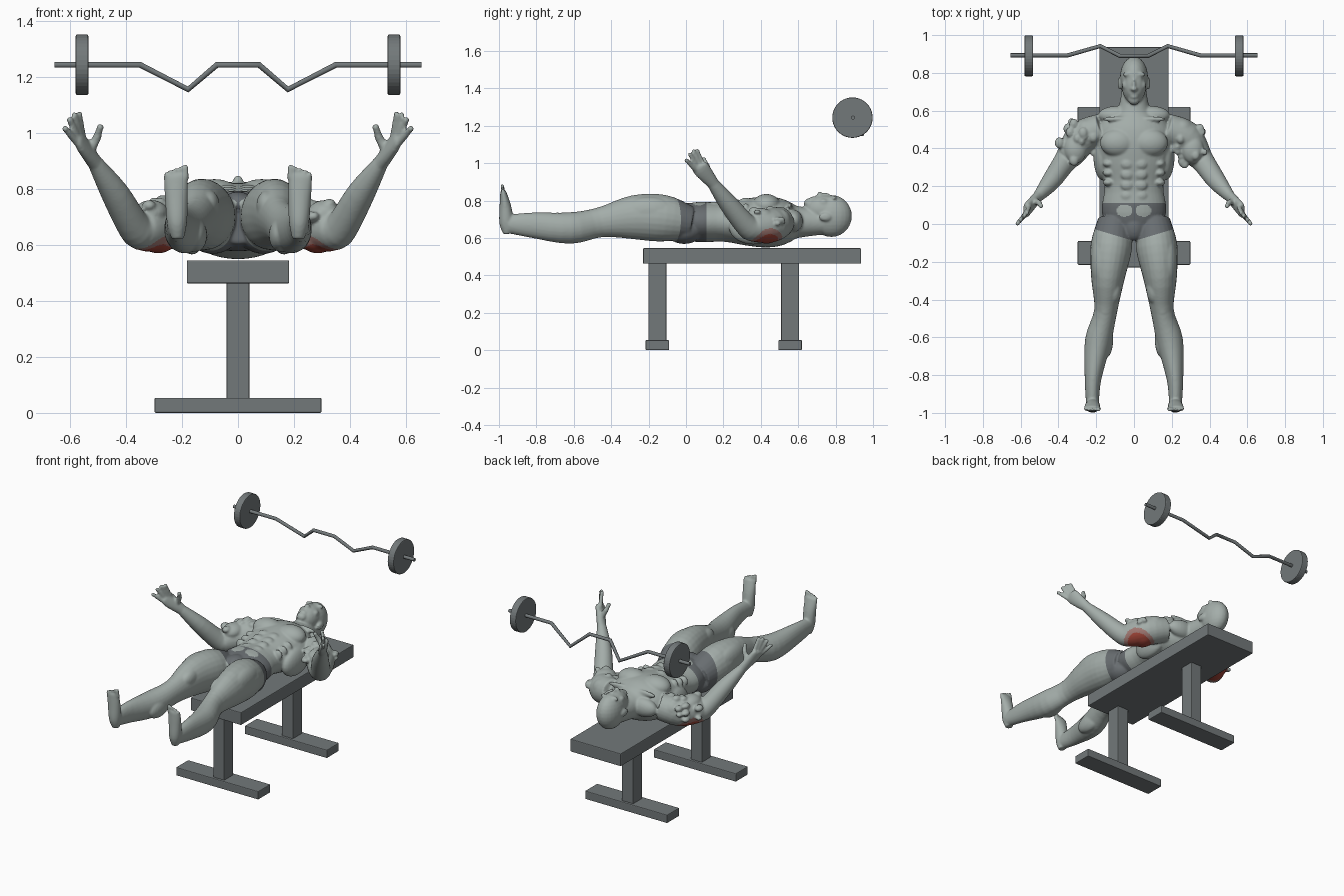
import bpy, bmesh, math, random
from mathutils import Vector, Matrix

if "Cube" in bpy.data.objects:
    bpy.data.objects.remove(bpy.data.objects["Cube"])
random.seed(4)
SIDES = {"left": 1, "right": -1}


def material(name, *rgb):
    m = bpy.data.materials.new(name)
    m.use_nodes = True
    m.diffuse_color = (*rgb, 1)
    m.node_tree.nodes["Principled BSDF"].inputs["Base Color"].default_value = (*rgb, 1)
    return m


skin = material("grey skin", .37, .42, .4)
cloth = material("dark shorts", .14, .155, .165)
red = material("red muscle", .36, .06, .04)
pink = material("faded red muscle", .36, .19, .17)
metal = material("grey equipment", .17, .19, .195)


def equipment(name, data, edge=None):
    """Link a grey equipment part, optionally with softened edges."""
    ob = bpy.data.objects.new(name, data)
    bpy.context.collection.objects.link(ob)
    data.materials.append(metal)
    if edge:
        bevel = ob.modifiers.new("edge", "BEVEL")
        bevel.width, bevel.segments, bevel.limit_method = edge, 2, "ANGLE"


def solid(name, make, placement, **options):
    bm = bmesh.new()
    make(bm, matrix=placement, **options)
    mesh = bpy.data.meshes.new(name)
    bm.to_mesh(mesh)
    bm.free()
    equipment(name, mesh, edge=.005)


def box(name, low, high):
    low, high = Vector(low), Vector(high)
    placement = Matrix.Translation((low + high) / 2) @ Matrix.Diagonal((*(high - low), 1))
    solid(name, bmesh.ops.create_cube, placement, size=1)


# ---------- bench ----------
box("bench_top", (-.183, -.23, .462), (.183, .936, .545))
for end, y in {"front": -.153, "back": .557}.items():
    box(end + "_post", (-.041, y - .048, .04), (.041, y + .048, .47))
    box(end + "_foot", (-.298, y - .063, 0), (.298, y + .063, .054))

# ---------- bent barbell with two plates ----------
half_bar = [(.075, .89, 1.243), (.178, .942, 1.155), (.35, .893, 1.243), (.655, .893, 1.243)]
bar_path = [(-x, y, z) for x, y, z in reversed(half_bar)] + half_bar
bar = bpy.data.curves.new("barbell_bar", "CURVE")
bar.dimensions = "3D"
bar.bevel_depth, bar.bevel_resolution, bar.use_fill_caps = .011, 3, True
spline = bar.splines.new("POLY")
spline.points.add(len(bar_path) - 1)
for point, place in zip(spline.points, bar_path):
    point.co = (*place, 1)
equipment("barbell_bar", bar)

for side, s in SIDES.items():
    placement = Matrix.Translation((s * .557, .89, 1.243)) @ Matrix.Rotation(math.pi / 2, 4, "Y")
    solid(side + "_weight_plate", bmesh.ops.create_cone, placement, cap_ends=True,
          segments=40, radius1=.108, radius2=.108, depth=.045)

# ---------- body helpers ----------
body = bmesh.new()


def ball(place, size):
    bmesh.ops.create_uvsphere(body, u_segments=24, v_segments=14, radius=1,
                              matrix=Matrix.Translation(place) @ Matrix.Diagonal((*size, 1)))


def smooth_stations(stations, steps=4):
    """Blend extra stations between the given ones along a smooth spline."""
    keys = [Vector(k) for k in stations]
    keys = [keys[0], *keys, keys[-1]]
    for before, a, b, after in zip(keys, keys[1:], keys[2:], keys[3:]):
        for t in (step / steps for step in range(steps)):
            ease = t * t * (3 - 2 * t)
            leave, arrive = t * (1 - t) ** 2, t * t * (t - 1)
            yield a.lerp(b, ease) + (b - before) / 2 * leave + (after - a) / 2 * arrive
    yield keys[-1]


def loft(stations, s=1, count=24):
    """Skin elliptical rings (x, y, z, half width, half height) along a path."""
    stations = list(smooth_stations(stations))
    centres = [Vector((s * x, y, z)) for x, y, z, _, _ in stations]
    rings = []
    for i, (centre, station) in enumerate(zip(centres, stations)):
        ahead, behind = centres[min(i + 1, len(centres) - 1)], centres[max(i - 1, 0)]
        along = (ahead - behind).normalized()
        across = (Vector((1, 0, 0)) - along * along.x).normalized()
        upward = along.cross(across)
        width, height = station[3], station[4]
        angles = [math.tau * k / count for k in range(count)]
        rings.append([body.verts.new(centre + across * width * math.cos(a) + upward * height * math.sin(a))
                      for a in angles])
    for a, b in zip(rings, rings[1:]):
        for k in range(count):
            n = (k + 1) % count
            body.faces.new((a[k], a[n], b[n], b[k]))
    body.faces.new(reversed(rings[0]))
    body.faces.new(rings[-1])


def digit(root, tip, radius, s):
    """A finger or toe segment with a round end."""
    loft([(*root, radius, radius), (*tip, radius * .85, radius * .85)], s, count=10)
    ball((s * tip[0], tip[1], tip[2]), [radius * .9] * 3)


# ---------- torso and neck: (y, half width, half height) ----------
torso = [(-.07, .11, .08), (.06, .17, .107), (.2, .155, .105), (.32, .185, .125),
         (.42, .2, .136), (.5, .195, .128), (.56, .15, .105), (.6, .088, .085), (.74, .06, .066)]
loft([(0, y, .685, width, height) for y, width, height in torso], count=40)

# ---------- head, as masses on the centre line: place, size ----------
centre_masses = {
    "skull": ((0, .777, .717), (.074, .11, .112)),
    "face": ((0, .74, .752), (.066, .105, .078)),
    "chin": ((0, .66, .785), (.032, .03, .027)),
    "upper lip": ((0, .69, .812), (.025, .008, .012)),
    "lower lip": ((0, .673, .81), (.022, .008, .012)),
    "nose bridge": ((0, .735, .825), (.01, .04, .018)),
    "nose tip": ((0, .715, .83), (.018, .013, .018)),
    "groin": ((0, -.02, .75), (.055, .07, .04)),
}
for place, size in centre_masses.values():
    ball(place, size)

# ---------- masses on both sides: place, size ----------
paired_masses = {
    "brow": ((.03, .792, .812), (.032, .012, .014)),
    "eye": ((.028, .77, .808), (.015, .008, .012)),
    "cheek": ((.042, .735, .79), (.022, .025, .02)),
    "ear": ((.076, .743, .712), (.01, .033, .022)),
    "chest": ((.085, .43, .775), (.095, .075, .06)),
    "flank": ((.165, .36, .655), (.05, .13, .09)),
    "neck slope": ((.09, .575, .69), (.1, .05, .06)),
    "collarbone": ((.085, .555, .77), (.085, .014, .018)),
    "buttock": ((.09, -.01, .64), (.09, .1, .072)),
    "outer thigh": ((.175, -.2, .74), (.055, .15, .08)),
    "inner thigh": ((.105, -.34, .74), (.04, .085, .055)),
    "kneecap": ((.15, -.455, .735), (.035, .04, .032)),
    "calf": ((.15, -.61, .635), (.04, .1, .06)),
    "shoulder": ((.25, .505, .69), (.065, .055, .065)),
    "biceps": ((.31, .395, .715), (.06, .075, .045)),
    "triceps": ((.285, .43, .62), (.065, .075, .05)),
}

# ---------- limbs: (x, y, z, half width, half height) ----------
leg = [(.1, .02, .68, .09, .09), (.12, -.12, .705, .11, .125), (.138, -.28, .71, .09, .118),
       (.15, -.46, .683, .061, .08), (.19, -.62, .653, .07, .084), (.217, -.82, .668, .044, .068),
       (.22, -.95, .675, .034, .05)]
foot = [(.215, -.955, .622, .022, .022), (.218, -.96, .68, .036, .038),
        (.22, -.966, .77, .041, .031), (.223, -.978, .85, .044, .015)]
arm = [(.17, .51, .69, .075, .08), (.27, .46, .668, .09, .09), (.335, .37, .655, .075, .078),
       (.37, .325, .665, .06, .062), (.44, .225, .785, .05, .05), (.508, .145, .89, .028, .032)]
palm = [(.505, .15, .885, .027, .031), (.56, .085, .965, .022, .046), (.572, .07, .99, .016, .04)]
knuckles = Vector((.575, .05, .965)), Vector((.555, .095, .985))
fingertips = Vector((.617, .003, 1.015)), Vector((.567, .06, 1.065))
thumb = [(.53, .125, .93), (.503, .112, .985), (.492, .095, 1.02)]
shoulder, elbow = Vector((.25, .49, .68)), Vector((.35, .35, .665))

for s in SIDES.values():
    for stations in (leg, foot, arm, palm):
        loft(stations, s)
    for (x, y, z), size in paired_masses.values():
        ball((s * x, y, z), size)
    # stomach blocks and rib muscles
    for row in range(4):
        ball((s * .036, .15 + row * .056, .776 + row * .007), (.034, .029, .018))
    for row in range(3):
        ball((s * .135, .22 + row * .05, .735 + row * .008), (.03, .02, .035))
    # toes shorten and thin away from the big toe
    for k in range(5):
        x = .187 + k * .0175
        digit((x, -.976, .835), (x, -.982, .876 - k * k * .0015), .009 if k else .0125, s)
    # four fingers spread in a fan, and the thumb
    for t in (k / 3 for k in range(4)):
        arc = Vector((0, 0, math.sin(t * math.pi) * .016))
        digit(knuckles[0].lerp(knuckles[1], t), fingertips[0].lerp(fingertips[1], t) + arc, .0135, s)
    digit(thumb[0], thumb[1], .018, s)
    digit(thumb[1], thumb[2], .0145, s)
    # ragged lumps over the upper arm
    for lump in range(14):
        a, r = random.uniform(-.5, 3), random.uniform(.014, .026)
        c = shoulder.lerp(elbow, random.random())
        c += Vector((.077 * math.cos(a), .055 * math.cos(a), .08 * math.sin(a)))
        ball((s * c.x, c.y, c.z), (r, r * 1.2, r * .8))

# ---------- fuse the body into one smooth skin ----------
parts = bpy.data.meshes.new("lying_figure_parts")
body.to_mesh(parts)
body.free()
figure = bpy.data.objects.new("lying_figure", parts)
bpy.context.collection.objects.link(figure)
remesh = figure.modifiers.new("fuse", "REMESH")
remesh.mode, remesh.voxel_size = "VOXEL", .0065
soften = figure.modifiers.new("soften", "SMOOTH")
soften.factor, soften.iterations = .5, 4
bpy.context.view_layer.update()
fused = bpy.data.meshes.new_from_object(figure.evaluated_get(bpy.context.evaluated_depsgraph_get()))
figure.modifiers.clear()
figure.data = fused
bpy.data.meshes.remove(parts)
fused.materials.clear()
palette = [skin, cloth, red, pink]
for m in palette:
    fused.materials.append(m)

# ---------- cut the hems of the shorts ----------
WAIST, CROTCH, SLOPE, HIP = .11, -.09, .3, .3
skin_mesh = bmesh.new()
skin_mesh.from_mesh(fused)


def cut(place, normal, inside):
    faces = [f for f in skin_mesh.faces if inside(f.calc_center_median().x)]
    edges = {e for f in faces for e in f.edges}
    verts = {v for f in faces for v in f.verts}
    bmesh.ops.bisect_plane(skin_mesh, geom=[*faces, *edges, *verts], plane_co=place, plane_no=normal)


cut((0, WAIST, 0), (0, 1, 0), lambda x: abs(x) < HIP)
for s in SIDES.values():
    cut((0, CROTCH, 0), (-SLOPE * s, 1, 0), lambda x: 0 <= x * s < HIP)


# ---------- colour by region ----------
def region(c):
    x = abs(c.x)
    gap = Vector(((x - .05) / .042, (c.y - .07) / .032)).length < 1 and c.z > .72
    if x < HIP and CROTCH + SLOPE * x < c.y < WAIST:
        return skin if gap else cloth
    sore = (Vector((x, c.y, c.z)) - Vector((.31, .42, .595))).length
    return red if sore < .072 else pink if sore < .095 else skin


for f in skin_mesh.faces:
    f.smooth = True
    f.material_index = palette.index(region(f.calc_center_median()))
skin_mesh.to_mesh(fused)
skin_mesh.free()
